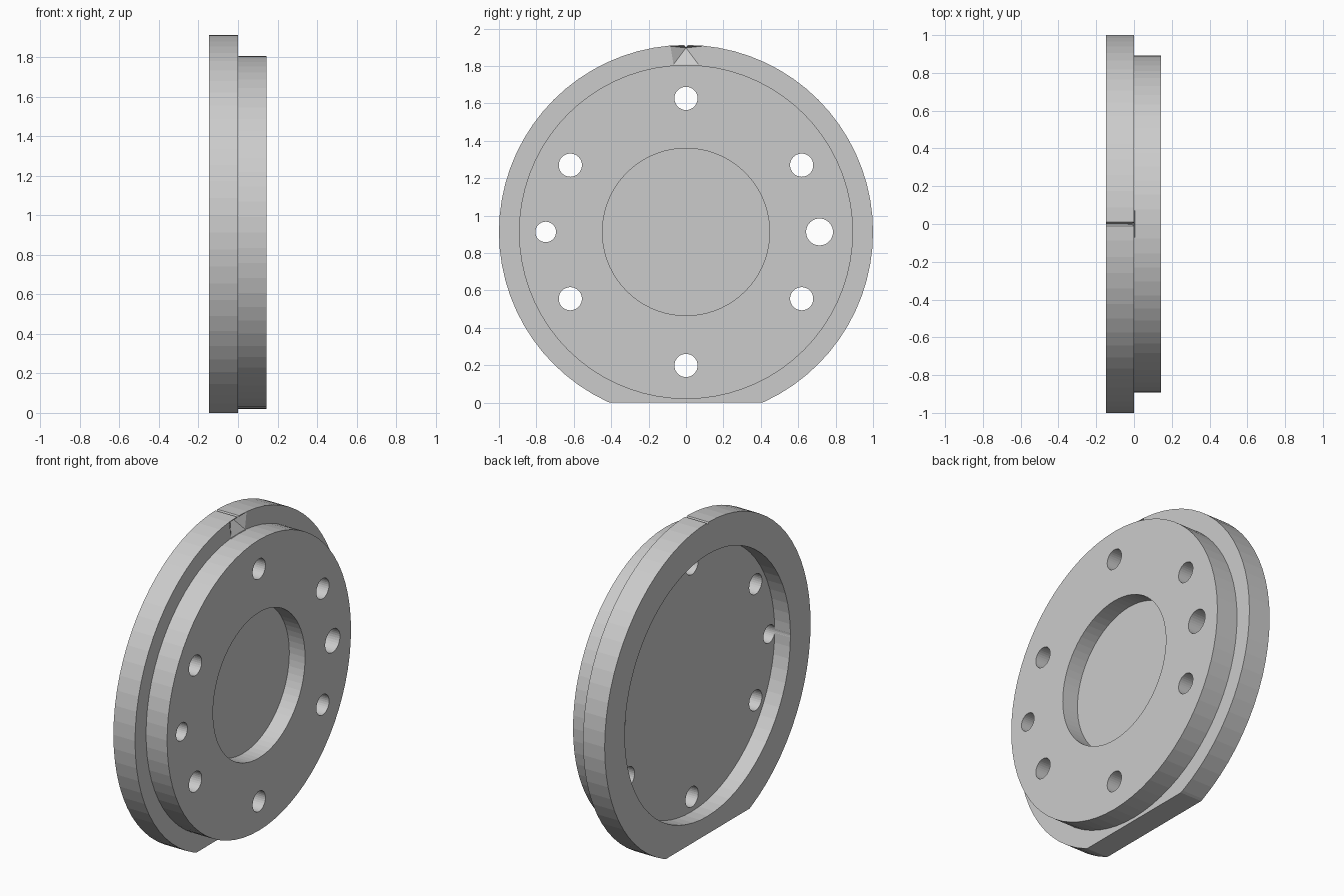
import bpy, bmesh
from math import pi, sin, cos, radians
from mathutils import Matrix, Vector

if "Cube" in bpy.data.objects:
    bpy.data.objects.remove(bpy.data.objects["Cube"])

CZ = 0.913      # height of the disc axis
SEG = 72


def make_object(name, bm):
    bmesh.ops.recalc_face_normals(bm, faces=bm.faces)
    mesh = bpy.data.meshes.new(name)
    bm.to_mesh(mesh)
    bm.free()
    obj = bpy.data.objects.new(name, mesh)
    bpy.context.collection.objects.link(obj)
    return obj


def hull(name, points):
    bm = bmesh.new()
    for p in points:
        bm.verts.new(p)
    bmesh.ops.convex_hull(bm, input=bm.verts)
    return make_object(name, bm)


def drill(y, z, radius):
    bm = bmesh.new()
    bmesh.ops.create_cone(bm, cap_ends=True, segments=32, radius1=radius,
                          radius2=radius, depth=1,
                          matrix=Matrix.Translation((0, y, CZ + z)) @ Matrix.Rotation(pi / 2, 4, 'Y'))
    return make_object("hole_cutter", bm)


# stepped flange plate: (x, radius) profile turned around the x axis
profile = [(0.036, 0), (0.036, 0.447), (0.143, 0.447), (0.143, 0.893),
           (0, 0.893), (0, 1), (-0.147, 1), (-0.147, 0.804), (-0.04, 0.804), (-0.04, 0)]
bm = bmesh.new()
verts = [bm.verts.new((x, 0, CZ + r)) for x, r in profile]
edges = [bm.edges.new(pair) for pair in zip(verts, verts[1:])]
bmesh.ops.spin(bm, geom=verts + edges, cent=(0, 0, CZ), axis=(1, 0, 0),
               angle=2 * pi, steps=SEG)
bmesh.ops.remove_doubles(bm, verts=bm.verts, dist=1e-4)
plate = make_object("flange_plate", bm)

# bolt holes, small locating hole and large locating hole
cutters = [drill(0.714 * cos(radians(a)), 0.714 * sin(radians(a)), 0.062)
           for a in (30, 90, 150, 210, 270, 330)]
cutters += [drill(-0.75, 0, 0.055), drill(0.714, 0, 0.072)]

# flat foot under the flange
cutters.append(hull("foot_cutter", [(x, y, z) for x in (-1, 1) for y in (-1, 1) for z in (-0.5, 0)]))

# fine index groove across the rim
cutters.append(hull("groove_cutter", [(x, y, z) for x in (-0.3, 0.1)
                                      for y, z in ((-0.02, 1.927), (0.02, 1.927), (0, 1.899))]))

# pyramid pocket behind the index mark on the front of the flange
apex = Vector((-0.055, 0, 1.897))
rim = [Vector((0, s * y, z)) for s in (-1, 1) for y, z in ((0.067, 1.808), (0.083, 1.906))]
cutters.append(hull("pocket_cutter", [apex] + [apex + (p - apex) * 1.1 for p in rim]))

# cut everything, then bake the result
for cutter in cutters:
    cutter.hide_render = True
    mod = plate.modifiers.new(cutter.name, 'BOOLEAN')
    mod.operation = 'DIFFERENCE'
    mod.solver = 'EXACT'
    mod.object = cutter
deps = bpy.context.evaluated_depsgraph_get()
plate_mesh = bpy.data.meshes.new_from_object(plate.evaluated_get(deps))
plate.modifiers.clear()
plate.data = plate_mesh
for cutter in cutters:
    bpy.data.objects.remove(cutter)
